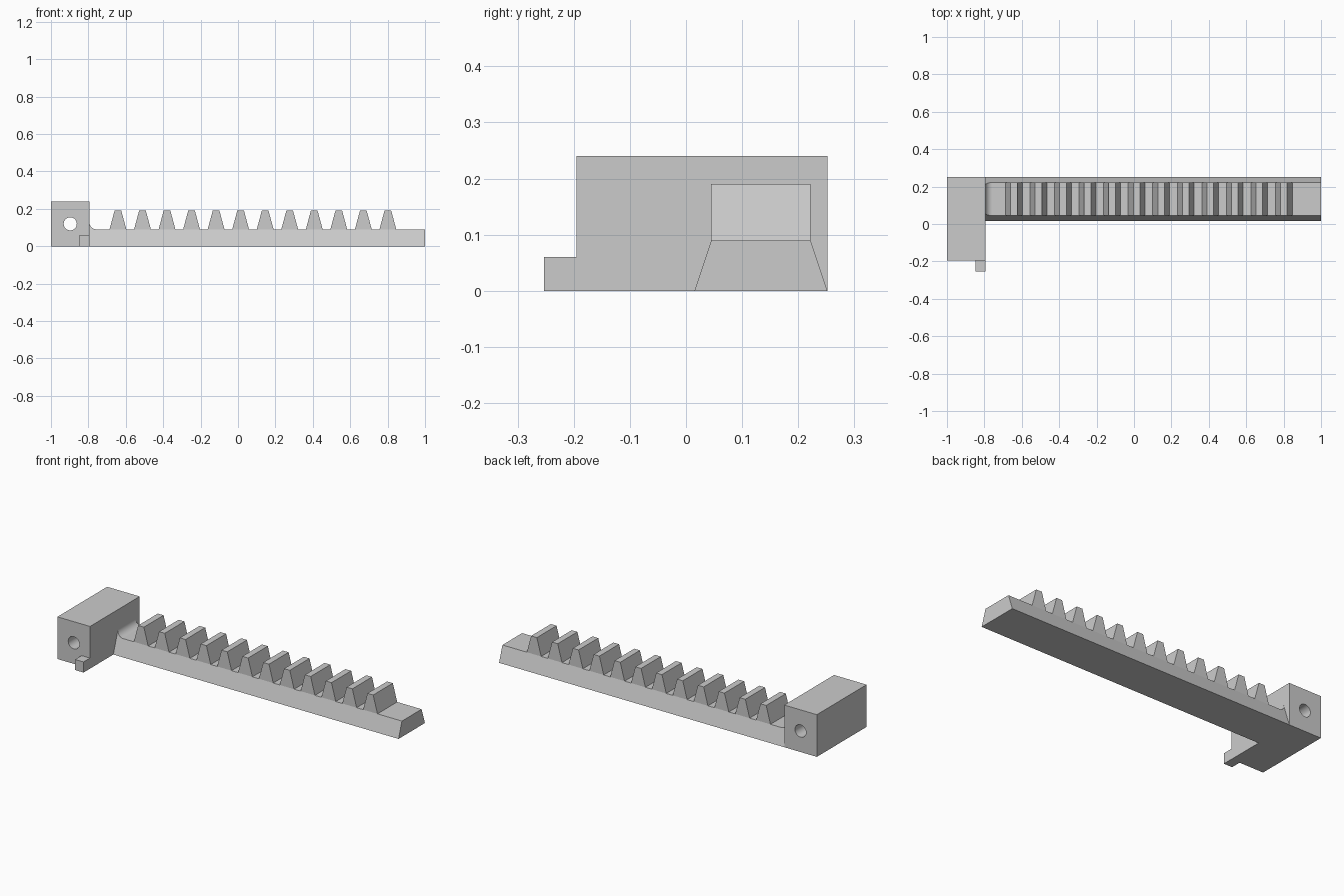
import bpy
import bmesh
import math

if "Cube" in bpy.data.objects:
    bpy.data.objects.remove(bpy.data.objects["Cube"], do_unlink=True)

grey = bpy.data.materials.new("light_grey")
grey.use_nodes = True
grey.diffuse_color = (0.6, 0.6, 0.6, 1)
grey.node_tree.nodes["Principled BSDF"].inputs["Base Color"].default_value = (0.6, 0.6, 0.6, 1)

BLOCK_X = -0.795           # face where the rail meets the end block
RAIL_TOP, TOOTH_TOP = 0.09, 0.19
RAIL_FRONT, RAIL_BACK = 0.015, 0.252


def make_object(name, bm):
    bmesh.ops.recalc_face_normals(bm, faces=bm.faces)
    mesh = bpy.data.meshes.new(name)
    bm.to_mesh(mesh)
    bm.free()
    mesh.materials.append(grey)
    obj = bpy.data.objects.new(name, mesh)
    bpy.context.collection.objects.link(obj)
    return obj


def add_prism(bm, profile, span):
    """Extrude an xz profile along y; span(z) gives the front and back y."""
    front = [bm.verts.new((x, span(z)[0], z)) for x, z in profile]
    back = [bm.verts.new((x, span(z)[1], z)) for x, z in profile]
    bm.faces.new(front)
    bm.faces.new(back[::-1])
    for i in range(len(profile)):
        j = (i + 1) % len(profile)
        bm.faces.new((front[i], back[i], back[j], front[j]))


def box(x0, x1, z0, z1):
    return [(x0, z0), (x1, z0), (x1, z1), (x0, z1)]


def rail_span(z):
    inset = z / 3
    return RAIL_FRONT + inset, RAIL_BACK - inset


def smooth(obj):
    bpy.ops.object.select_all(action="DESELECT")
    obj.select_set(True)
    bpy.context.view_layer.objects.active = obj
    bpy.ops.object.shade_smooth_by_angle(angle=math.radians(30))


# Rail with sloping sides and a concave fillet against the block
radius = 0.04
fillet = []
for i in range(11):
    a = math.pi / 2 * i / 10
    fillet.append((BLOCK_X + radius * (1 - math.sin(a)),
                   RAIL_TOP + radius * (1 - math.cos(a))))
bm = bmesh.new()
add_prism(bm, [(BLOCK_X, 0), (1, 0), (1, RAIL_TOP)] + fillet, rail_span)
smooth(make_object("rail", bm))

# Row of rack teeth
bm = bmesh.new()
for i in range(12):
    c = -0.642 + i * 0.1312
    tooth = [(c - 0.045, RAIL_TOP), (c + 0.045, RAIL_TOP),
             (c + 0.018, TOOTH_TOP), (c - 0.018, TOOTH_TOP)]
    add_prism(bm, tooth, lambda z: rail_span(RAIL_TOP))
make_object("rack_teeth", bm)

# End block with a round hole through it
bm = bmesh.new()
add_prism(bm, box(-1, BLOCK_X, 0, 0.24), lambda z: (-0.195, RAIL_BACK))
block = make_object("end_block", bm)

bm = bmesh.new()
circle = [(-0.897 + 0.035 * math.cos(math.tau * i / 40),
           0.12 + 0.035 * math.sin(math.tau * i / 40)) for i in range(40)]
add_prism(bm, circle, lambda z: (-0.4, 0.4))
cutter = make_object("hole_cutter", bm)
cutter.hide_render = True

cut = block.modifiers.new("hole", "BOOLEAN")
cut.operation = "DIFFERENCE"
cut.solver = "EXACT"
cut.object = cutter
bpy.context.view_layer.objects.active = block
bpy.ops.object.modifier_apply(modifier=cut.name)
bpy.data.objects.remove(cutter, do_unlink=True)
smooth(block)

# Small stop tab on the front of the block
bm = bmesh.new()
add_prism(bm, box(-0.848, BLOCK_X, 0, 0.06), lambda z: (-0.253, -0.195))
make_object("stop_tab", bm)
